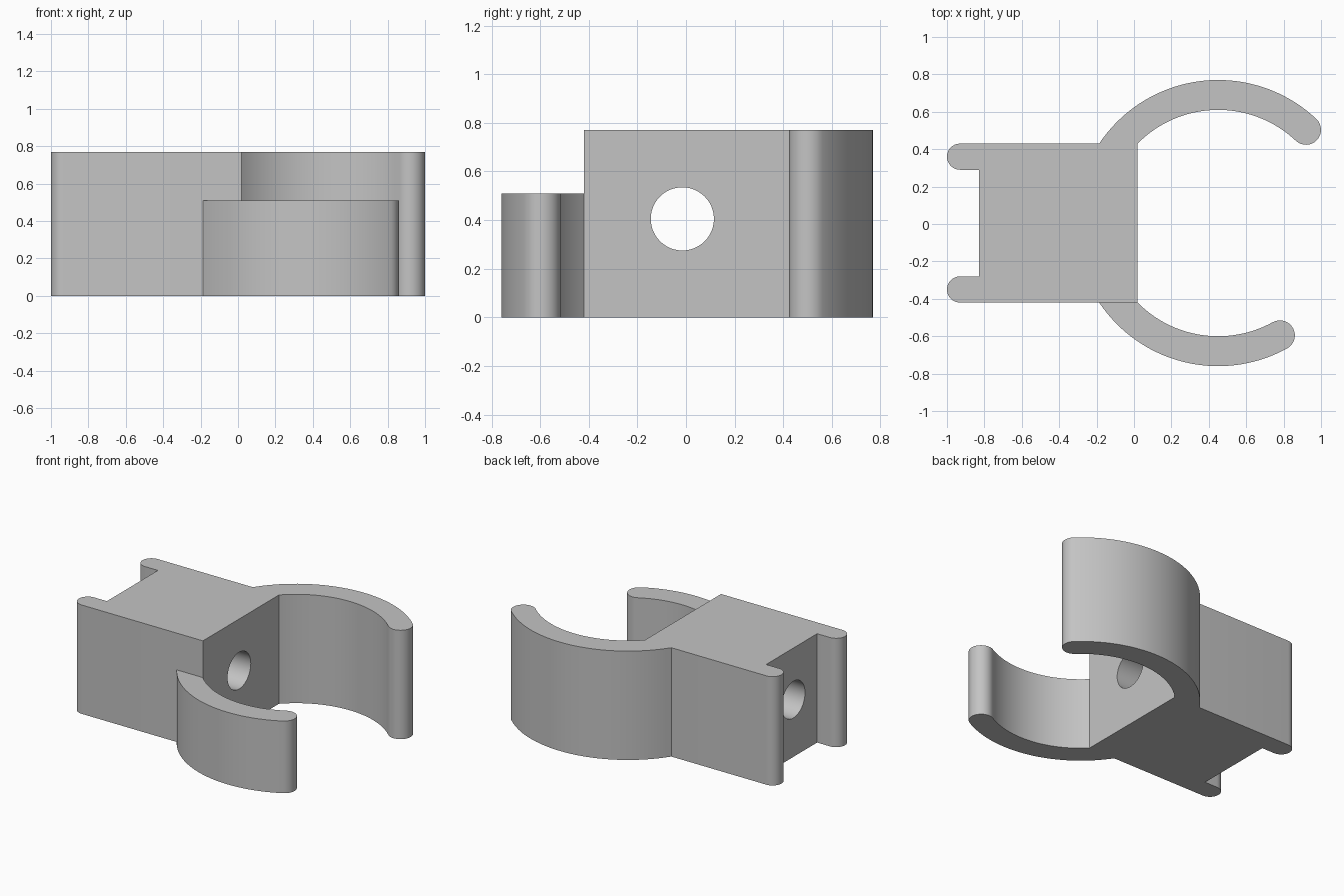
import bpy
import bmesh
from math import sin, cos, asin, radians, degrees, pi
from mathutils import Matrix

if "Cube" in bpy.data.objects:
    bpy.data.objects.remove(bpy.data.objects["Cube"])

grey = bpy.data.materials.new("light_grey")
grey.use_nodes = True
grey.diffuse_color = (0.55, 0.55, 0.55, 1)
grey.node_tree.nodes["Principled BSDF"].inputs["Base Color"].default_value = (0.55, 0.55, 0.55, 1)

# Main dimensions
CX, CY = 0.45, 0.005
R_IN, R_OUT = 0.605, 0.765
HALF = 0.425
HEIGHT, LOW_HEIGHT = 0.77, 0.51
BACK_X, LIP_X, LIP_R = -0.83, -0.93, 0.07


def arc(cx, cy, r, start, end, steps):
    """Points along a circular arc, angles in degrees."""
    angles = [radians(start + (end - start) * i / steps) for i in range(steps + 1)]
    return [(cx + r * cos(a), cy + r * sin(a)) for a in angles]


def arm_outline(tip):
    """Curved arm outline: inner arc, rounded tip, outer arc back to the body."""
    mid, cap = (R_IN + R_OUT) / 2, (R_OUT - R_IN) / 2
    inner_start = 180 - degrees(asin(HALF / R_IN))
    outer_start = 180 - degrees(asin(HALF / R_OUT))
    t = radians(tip)
    inner = arc(CX, CY, R_IN, inner_start, tip, 32)
    end = arc(CX + mid * cos(t), CY + mid * sin(t), cap, tip + 180, tip + 360, 16)
    outer = arc(CX, CY, R_OUT, tip, outer_start, 36)
    return inner + end[1:-1] + outer


def extrude_outline(name, points, height):
    """Solid prism standing on the ground."""
    bm = bmesh.new()
    face = bm.faces.new([bm.verts.new((x, y, 0)) for x, y in points])
    top = bmesh.ops.extrude_face_region(bm, geom=[face])["geom"]
    bmesh.ops.translate(bm, vec=(0, 0, height),
                        verts=[v for v in top if isinstance(v, bmesh.types.BMVert)])
    bmesh.ops.recalc_face_normals(bm, faces=bm.faces[:])
    mesh = bpy.data.meshes.new(name)
    bm.to_mesh(mesh)
    bm.free()
    mesh.materials.append(grey)
    obj = bpy.data.objects.new(name, mesh)
    bpy.context.collection.objects.link(obj)
    return obj


def activate(obj):
    bpy.ops.object.select_all(action='DESELECT')
    obj.select_set(True)
    bpy.context.view_layer.objects.active = obj


# Block with two rounded rear lips and the tall arm in one outline
back_arm = arm_outline(46.7)
y0, y1 = CY - HALF, CY + HALF
outline = back_arm
outline += arc(LIP_X, y1 - LIP_R, LIP_R, 90, 270, 16)
outline += [(BACK_X, y1 - 2 * LIP_R), (BACK_X, y0 + 2 * LIP_R)]
outline += arc(LIP_X, y0 + LIP_R, LIP_R, 90, 270, 16)
outline += [(back_arm[0][0], y0)]
body = extrude_outline("clip_body", outline, HEIGHT)

# Shorter arm, mirrored to the front side
front_arm = extrude_outline("short_arm", [(x, 2 * CY - y) for x, y in arm_outline(61.2)], LOW_HEIGHT)

# Round hole through the block
bm = bmesh.new()
bmesh.ops.create_cone(bm, cap_ends=True, segments=48, radius1=0.13, radius2=0.13, depth=1.2,
                      matrix=Matrix.Translation((-0.4, -0.015, 0.405)) @ Matrix.Rotation(pi / 2, 4, 'Y'))
cutter_mesh = bpy.data.meshes.new("hole_cutter")
bm.to_mesh(cutter_mesh)
bm.free()
cutter_mesh.materials.append(grey)
cutter = bpy.data.objects.new("hole_cutter", cutter_mesh)
cutter.hide_render = True
bpy.context.collection.objects.link(cutter)
activate(body)
cut = body.modifiers.new("hole", 'BOOLEAN')
cut.operation = 'DIFFERENCE'
cut.solver = 'EXACT'
cut.object = cutter
bpy.ops.object.modifier_apply(modifier=cut.name)
bpy.data.objects.remove(cutter)

# Smooth curves, crisp edges
for part in (body, front_arm):
    activate(part)
    bpy.ops.object.shade_smooth_by_angle(angle=radians(25))
